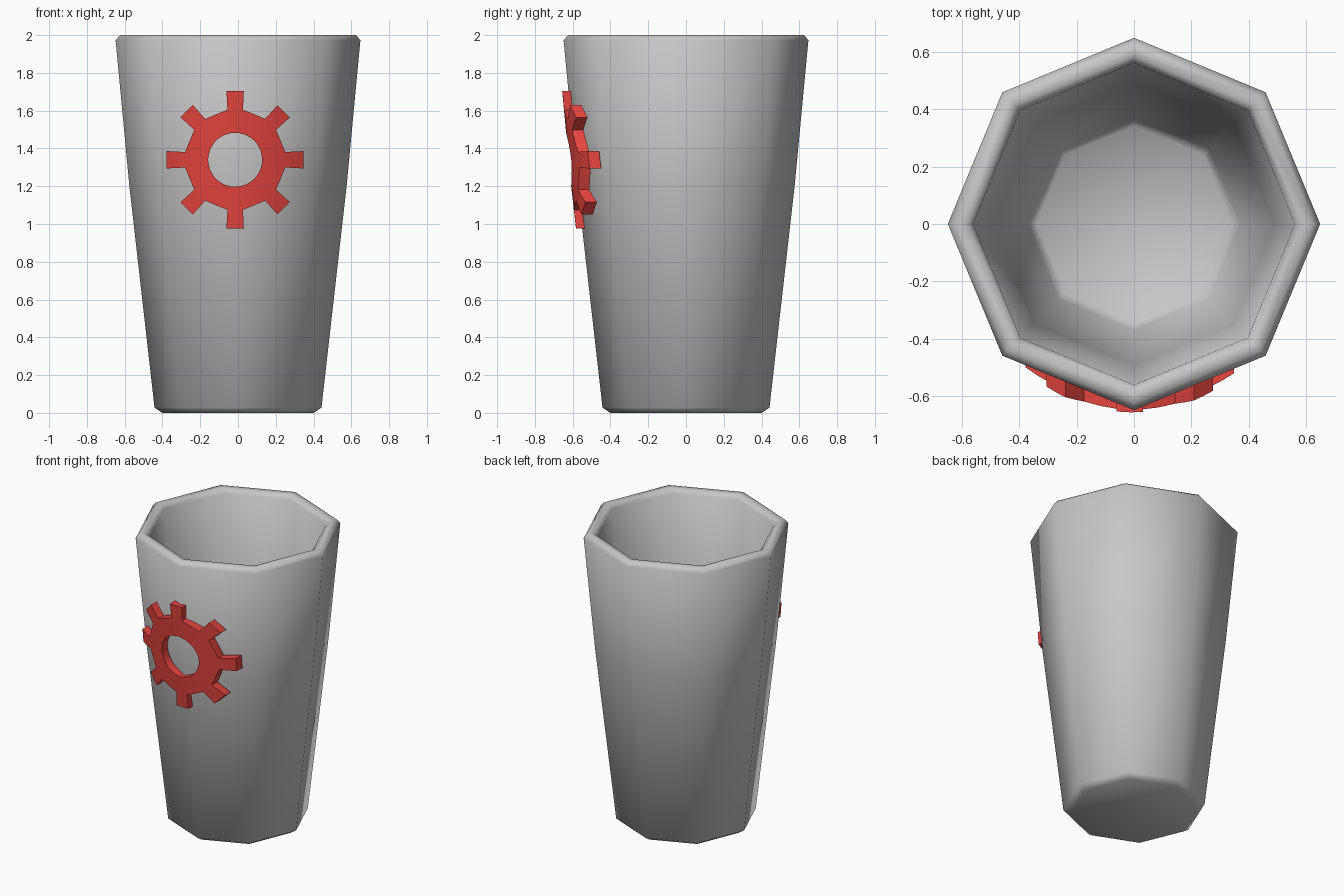
import bpy, bmesh, math

if "Cube" in bpy.data.objects:
    bpy.data.objects.remove(bpy.data.objects["Cube"])


def material(name, rgb):
    m = bpy.data.materials.new(name)
    m.diffuse_color = (*rgb, 1)
    m.use_nodes = True
    m.node_tree.nodes["Principled BSDF"].inputs["Base Color"].default_value = m.diffuse_color
    return m


def finish(bm, name, mat, angle):
    bmesh.ops.recalc_face_normals(bm, faces=bm.faces)
    me = bpy.data.meshes.new(name)
    bm.to_mesh(me)
    bm.free()
    ob = bpy.data.objects.new(name, me)
    bpy.context.collection.objects.link(ob)
    me.materials.append(mat)
    bpy.ops.object.select_all(action='DESELECT')
    ob.select_set(True)
    bpy.context.view_layer.objects.active = ob
    bpy.ops.object.shade_smooth_by_angle(angle=math.radians(angle))
    return ob


grey = material("grey", (0.57, 0.57, 0.57))
red = material("red", (0.8, 0.06, 0.05))

# Eight-sided tumbler: profile (radius, height) from base, over the rim, to inner floor
SIDES = 8
profile = [(0.40, 0), (0.442, 0.028), (0.575, 1.2), (0.648, 1.973), (0.624, 2.0),
           (0.585, 2.0), (0.56, 1.973), (0.49, 1.2), (0.37, 0.12), (0.34, 0.09)]
bm = bmesh.new()
rings = []
for r, z in profile:
    rings.append([bm.verts.new((r * math.cos(a), r * math.sin(a), z))
                  for a in (2 * math.pi * i / SIDES for i in range(SIDES))])
for lo, hi in zip(rings, rings[1:]):
    for i in range(SIDES):
        j = (i + 1) % SIDES
        bm.faces.new((lo[i], lo[j], hi[j], hi[i]))
bm.faces.new(rings[0])
bm.faces.new(rings[-1])
finish(bm, "tumbler", grey, 60)


# Gear emblem curved around the front of the tumbler
CX, CZ = -0.015, 1.34


def wall(z):
    if z < 1.2:
        return 0.442 + (z - 0.028) * 0.1135
    return 0.575 + (z - 1.2) * 0.0945


def wrap(x, z, offset):
    x, z = x + CX, z + CZ
    rad = wall(z) + 0.033
    return (x, -math.sqrt(rad * rad - x * x) + offset, z)


bm = bmesh.new()
front = []


def vert(x, z):
    return bm.verts.new(wrap(x, z, 0))


HOLE, BODY, TIP = 0.143, 0.268, 0.363
BASE_W, TIP_W = 0.041, 0.046
da = math.asin(BASE_W / BODY)
inner, middle, outer = [], [], []
for k in range(8):
    c = k * math.pi / 4
    for a, r in ((c - da, BODY), (c, BODY), (c + da, BODY), (c + math.pi / 8, BODY * 0.975)):
        for ring, rr in ((inner, HOLE), (middle, (HOLE + r) / 2), (outer, r)):
            ring.append(vert(rr * math.cos(a), rr * math.sin(a)))
n = len(inner)
for lo, hi in ((inner, middle), (middle, outer)):
    for i in range(n):
        j = (i + 1) % n
        front.append(bm.faces.new((lo[i], hi[i], hi[j], lo[j])))

# Teeth, flaring slightly outward
for k in range(8):
    c = k * math.pi / 4
    prev = outer[4 * k:4 * k + 3]
    for t in (0.5, 1):
        r = BODY + (TIP - BODY) * t
        w = BASE_W + (TIP_W - BASE_W) * t
        row = [vert(r * math.cos(c) - s * w * math.sin(c), r * math.sin(c) + s * w * math.cos(c))
               for s in (-1, 0, 1)]
        for i in range(2):
            front.append(bm.faces.new((prev[i], row[i], row[i + 1], prev[i + 1])))
        prev = row

# Give the emblem its thickness
geo = bmesh.ops.extrude_face_region(bm, geom=front, use_keep_orig=True)
for v in geo['geom']:
    if isinstance(v, bmesh.types.BMVert):
        v.co.y += 0.06
finish(bm, "gear_emblem", red, 30)
